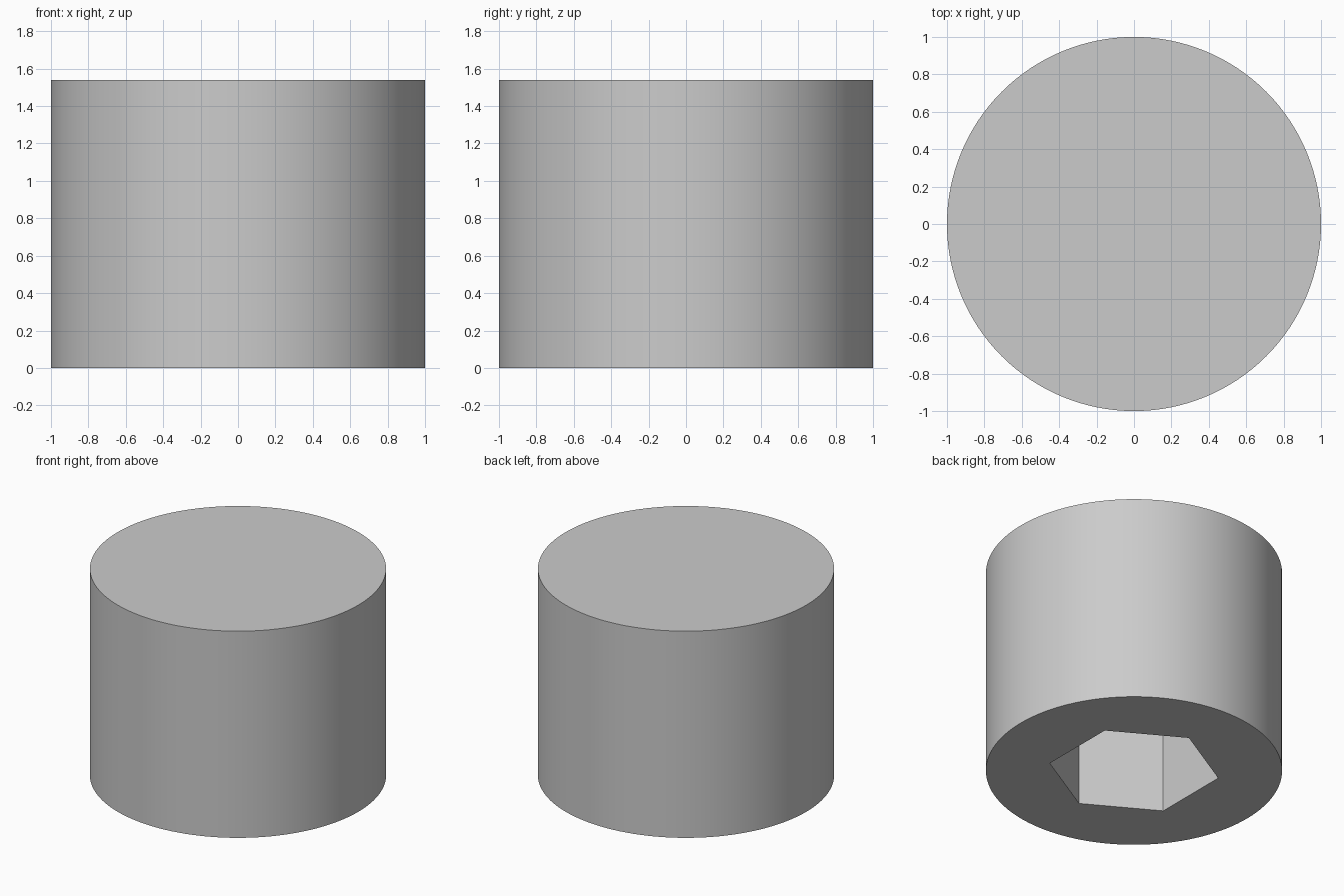
import bpy
import math

RADIUS, HEIGHT = 1.0, 1.54
SOCKET_FLATS, SOCKET_DEPTH = 1.0, 1.0

if "Cube" in bpy.data.objects:
    bpy.data.objects.remove(bpy.data.objects["Cube"], do_unlink=True)

# Plain grey material
grey = bpy.data.materials.new("plain_grey")
grey.use_nodes = True
colour = (0.6, 0.6, 0.6, 1.0)
grey.diffuse_color = colour
grey.node_tree.nodes["Principled BSDF"].inputs["Base Color"].default_value = colour


def prism(name, sides, radius, bottom, top, turn=0.0):
    """Upright prism between two heights."""
    bpy.ops.mesh.primitive_cylinder_add(
        vertices=sides, radius=radius, depth=top - bottom,
        location=(0, 0, (bottom + top) / 2), rotation=(0, 0, turn))
    obj = bpy.context.object
    obj.name = name
    obj.data.materials.append(grey)
    return obj


# Hexagonal socket cutter, corners pointing to front and back
cutter = prism("socket_cutter", 6, SOCKET_FLATS / math.sqrt(3), -0.2, SOCKET_DEPTH)
cutter.hide_render = True

# Round body with the blind socket cut into its underside
body = prism("round_body", 128, RADIUS, 0, HEIGHT)
cut = body.modifiers.new("hex_socket", 'BOOLEAN')
cut.operation = 'DIFFERENCE'
cut.solver = 'EXACT'
cut.object = cutter
bpy.ops.object.modifier_apply(modifier=cut.name)
bpy.data.objects.remove(cutter, do_unlink=True)

# Smooth round side, crisp rims and socket edges
bpy.ops.object.shade_smooth_by_angle(angle=math.radians(30))
